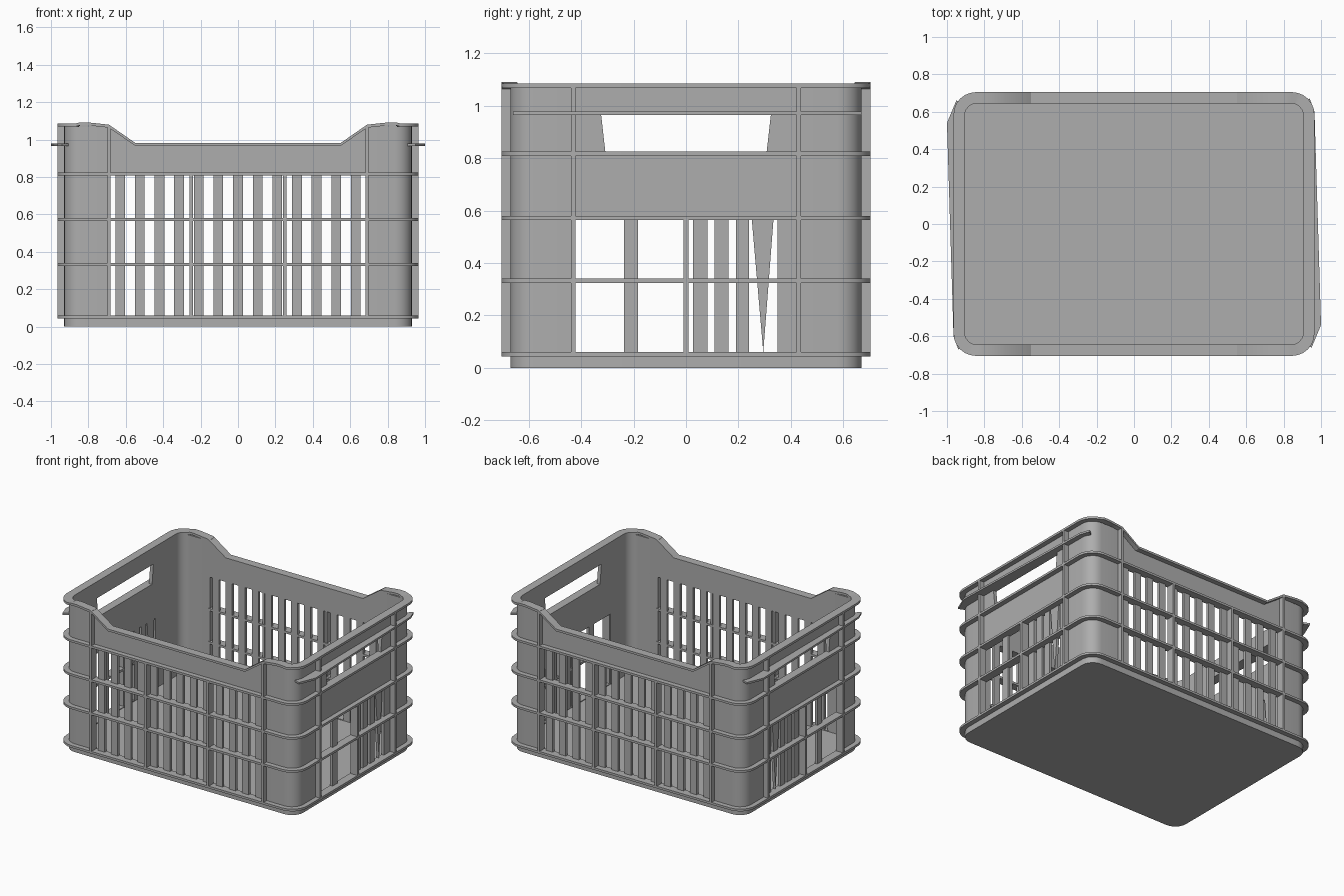
import bpy, bmesh, math

cube = bpy.data.objects.get("Cube")
if cube:
    bpy.data.objects.remove(cube, do_unlink=True)

grey = bpy.data.materials.new("grey_plastic")
grey.use_nodes = True
GREY = (0.42, 0.42, 0.42, 1)
grey.diffuse_color = GREY
grey.node_tree.nodes["Principled BSDF"].inputs["Base Color"].default_value = GREY

# Main sizes: outer wall, inner wall, flange edge
OX, OY, IX, IY, FX, FY = 0.93, 0.67, 0.905, 0.645, 0.965, 0.705
RADIUS = 0.09
POST_X, POST_Y = 0.69, 0.43
BASE, LOW, MID, BAND, GRIP, TOP = 0.06, 0.34, 0.58, 0.825, 0.975, 1.08


def finish(name, bm):
    bmesh.ops.recalc_face_normals(bm, faces=bm.faces)
    mesh = bpy.data.meshes.new(name)
    bm.to_mesh(mesh)
    bm.free()
    mesh.materials.append(grey)
    obj = bpy.data.objects.new(name, mesh)
    bpy.context.collection.objects.link(obj)
    bpy.ops.object.select_all(action='DESELECT')
    obj.select_set(True)
    bpy.context.view_layer.objects.active = obj
    bpy.ops.object.shade_smooth_by_angle(angle=math.radians(30))
    return obj


def prism(name, outline, a, b, place):
    """Extrude a 2D outline from depth a to b; place maps (u, v, depth) to xyz."""
    bm = bmesh.new()
    near = [bm.verts.new(place(u, v, a)) for u, v in outline]
    far = [bm.verts.new(place(u, v, b)) for u, v in outline]
    bm.faces.new(near)
    bm.faces.new(far)
    n = len(outline)
    for i in range(n):
        j = (i + 1) % n
        bm.faces.new((near[i], near[j], far[j], far[i]))
    return finish(name, bm)


def upright(u, v, d):
    return (u, v, d)


def on_long(side):
    return lambda u, v, d: (u, side * d, v)


def on_short(side):
    return lambda u, v, d: (side * d, u, v)


def rect(u0, u1, v0, v1):
    return [(u0, v0), (u1, v0), (u1, v1), (u0, v1)]


def arc(hx, hy, r, steps=6):
    """Quarter corner from the short side to the long side, in +x +y."""
    return [(hx - r + r * math.cos(t * math.pi / 2 / steps),
             hy - r + r * math.sin(t * math.pi / 2 / steps)) for t in range(steps + 1)]


STATIONS = (0.8, 0.69, 0.55)


def loop(hx, hy, r):
    """Rounded rectangle with extra points along the long sides."""
    quarter = arc(hx, hy, r) + [(x, hy) for x in STATIONS]
    half = quarter + [(-x, y) for x, y in reversed(quarter)]
    return half + [(-x, -y) for x, y in half]


def ring(name, height, thick=0.016):
    """Flange running round the crate, following a height function."""
    bm = bmesh.new()
    inner, outer = loop(IX, IY, RADIUS - 0.025), loop(FX, FY, RADIUS + 0.03)
    rows = []
    for pts, dz in ((inner, 0), (outer, 0), (outer, -thick), (inner, -thick)):
        rows.append([bm.verts.new((x, y, height(x, y) + dz)) for x, y in pts])
    n = len(inner)
    for r in range(4):
        lo, hi = rows[r], rows[(r + 1) % 4]
        for i in range(n):
            j = (i + 1) % n
            bm.faces.new((lo[i], lo[j], hi[j], hi[i]))
    finish(name, bm)


def rim_height(x, y):
    if abs(y) < OY - RADIUS or abs(x) > 0.85:
        return TOP + 0.005
    if abs(x) > 0.75:
        return TOP + 0.012
    return TOP if abs(x) > 0.6 else GRIP + 0.008


# Floor slab
prism("floor_slab", loop(OX, OY, RADIUS), 0, BASE - 0.005, upright)

# Rounded corner posts
corner = ([(OX, POST_Y)] + arc(OX, OY, RADIUS) + [(POST_X, OY), (POST_X, IY)]
          + arc(IX, IY, RADIUS - 0.025)[::-1] + [(IX, POST_Y)])
for sx in (1, -1):
    for sy in (1, -1):
        prism("corner_post", [(sx * x, sy * y) for x, y in corner], BASE - 0.01, TOP - 0.01, upright)

# Horizontal flanges and the dipped top rim
for name, z in (("base_flange", BASE), ("low_flange", LOW), ("middle_flange", MID), ("band_flange", BAND)):
    ring(name, lambda x, y, z=z: z)
ring("top_rim", rim_height)

for side, label in ((-1, "front"), (1, "back")):
    place = on_long(side)
    # Upper band with a dip between the raised corners
    band = [(-POST_X, BAND - 0.005), (POST_X, BAND - 0.005), (POST_X, TOP - 0.01),
            (0.55, GRIP - 0.004), (-0.55, GRIP - 0.004), (-POST_X, TOP - 0.01)]
    prism(label + "_upper_band", band, IY, OY, place)
    # Slats
    for i in range(-6, 7):
        x = i * 0.105
        prism(label + "_slat", rect(x - 0.026, x + 0.026, BASE - 0.01, BAND), IY, OY - 0.005, place)
    # Outside ribs
    for x, top in ((-POST_X, TOP - 0.005), (-0.25, BAND), (0.25, BAND), (POST_X, TOP - 0.005)):
        prism(label + "_rib", rect(x - 0.009, x + 0.009, BASE - 0.01, top), OY - 0.02, FY, place)

for side, label in ((1, "left"), (-1, "right")):
    place = on_short(side)
    # Solid panel, bar above the hand hole and slanted hole ends
    prism(label + "_panel", rect(-POST_Y, POST_Y, MID - 0.005, BAND), IX, OX, place)
    prism(label + "_handle_bar", rect(-POST_Y, POST_Y, GRIP - 0.01, TOP - 0.01), IX, OX, place)
    for s in (1, -1):
        cheek = [(s * POST_Y, BAND), (s * 0.308, BAND), (s * 0.325, GRIP), (s * POST_Y, GRIP)]
        prism(label + "_handle_cheek", cheek, IX, OX, place)
    # Uneven slats, with one tapering to a point
    for y0, y1 in ((-0.237, -0.183), (0.027, 0.083), (0.108, 0.163), (0.19, 0.24), (0.35, POST_Y)):
        prism(label + "_slat", rect(y0, y1, BASE - 0.01, MID), IX, OX - 0.005, place)
    prism(label + "_tapered_slat", [(0.25, MID), (0.295, BASE), (0.335, MID)], IX, OX - 0.005, place)
    # Outside ribs
    for y, top in ((-POST_Y, TOP), (0, MID), (POST_Y, TOP)):
        prism(label + "_rib", rect(y - 0.009, y + 0.009, BASE - 0.01, top), OX - 0.02, FX, place)
    # Handle flange flaring outward towards one end
    flange = [(IX, -0.64), (0.95, -0.66), (1.0, -0.54), (0.965, 0.6), (0.94, 0.67), (IX, 0.64)]
    prism(label + "_handle_flange", [(side * x, side * y) for x, y in flange],
          GRIP - 0.01, GRIP + 0.004, upright)
